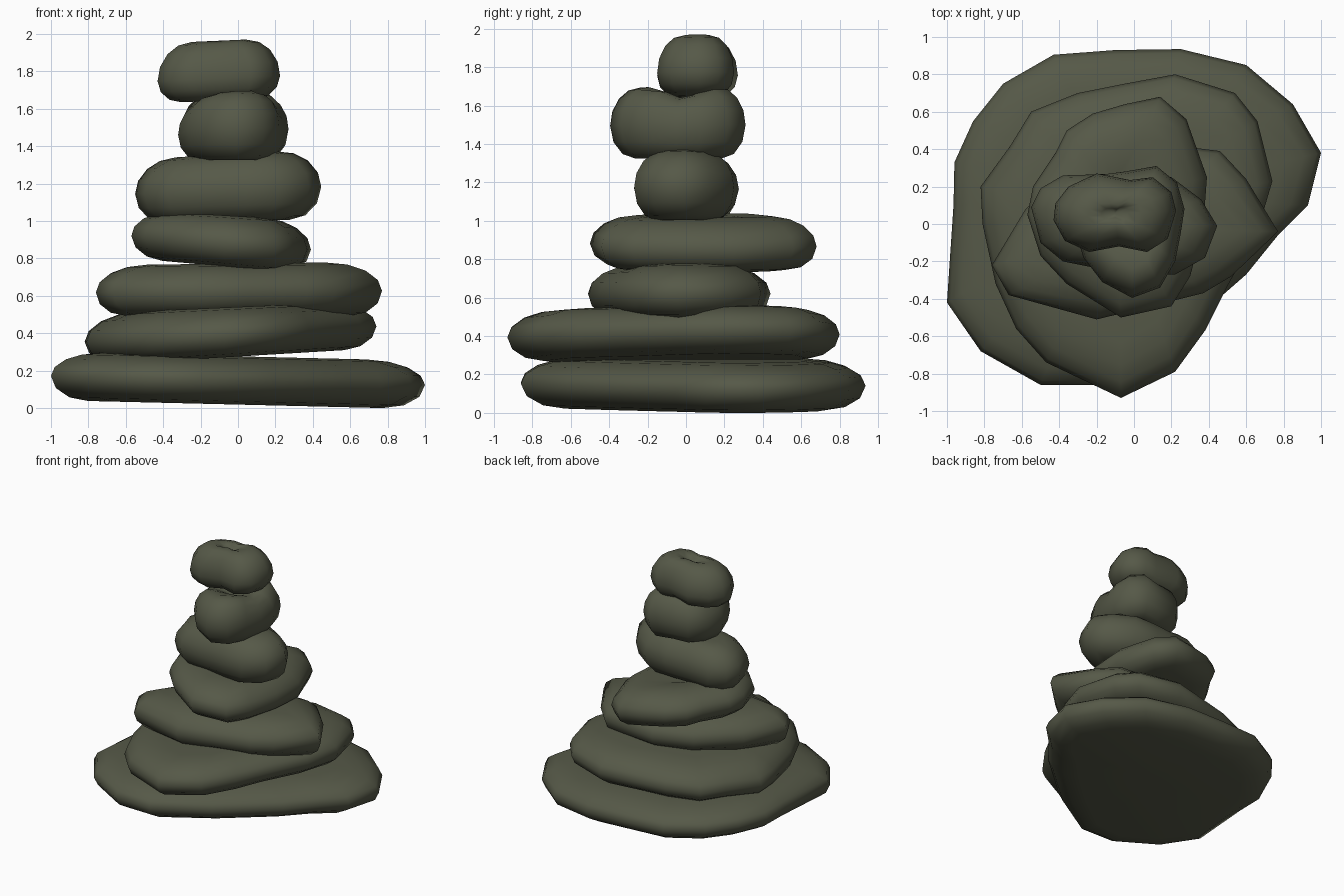
import bpy, bmesh, math

if "Cube" in bpy.data.objects:
    bpy.data.objects.remove(bpy.data.objects["Cube"])

slate = bpy.data.materials.new("dark_olive_stone")
slate.diffuse_color = (0.092, 0.099, 0.064, 1)
slate.use_nodes = True
slate.node_tree.nodes["Principled BSDF"].inputs["Base Color"].default_value = slate.diffuse_color


def stone(name, outline, top, bottom, dip=0.0, round_top=2.0, round_low=1.1, mid=0.46, saddle=0.0):
    """Rounded pebble: outline seen from above, tilted top and bottom planes (height, x slope).
    round_top / round_low set how far the rim curves inwards; saddle presses a groove along x."""
    n = len(outline)
    cx = sum(p[0] for p in outline) / n
    cy = sum(p[1] for p in outline) / n

    def height(x, y, s):
        t = top[0] + top[1] * x
        b = bottom[0] + bottom[1] * x
        t -= saddle * math.exp(-((y - cy) / 0.1) ** 2)
        m = b + (t - b) * mid
        return m + s * ((t - m) if s > 0 else (m - b))

    bm = bmesh.new()
    rings = []

    # rounded rim, from the underside up to the top face
    for deg in (-90, -60, -30, 0, 22, 45, 67, 90):
        a = math.radians(deg)
        ring = []
        for x, y in outline:
            r = math.hypot(x - cx, y - cy)
            h = (height(x, y, 1) - height(x, y, -1)) / 2
            curve = round_top if deg > 0 else round_low
            inset = min(h * curve, r * 0.75) * (1 - math.cos(a))
            k = 1 - inset / r
            px, py = cx + (x - cx) * k, cy + (y - cy) * k
            ring.append(bm.verts.new((px, py, height(px, py, math.sin(a)))))
        rings.append(ring)

    # inner ring on the top face, before the hollow
    inner = []
    for v in rings[-1]:
        px, py = cx + (v.co.x - cx) * 0.5, cy + (v.co.y - cy) * 0.5
        inner.append(bm.verts.new((px, py, height(px, py, 1) - dip * 0.2)))
    rings.append(inner)

    for lo, hi in zip(rings, rings[1:]):
        for i in range(n):
            j = (i + 1) % n
            bm.faces.new((lo[i], lo[j], hi[j], hi[i]))

    # centre fans
    peak = bm.verts.new((cx, cy, height(cx, cy, 1) - dip))
    base = bm.verts.new((cx, cy, height(cx, cy, -1)))
    for i in range(n):
        j = (i + 1) % n
        bm.faces.new((rings[-1][i], rings[-1][j], peak))
        bm.faces.new((rings[0][j], rings[0][i], base))

    bmesh.ops.recalc_face_normals(bm, faces=bm.faces)
    for f in bm.faces:
        f.smooth = True
    mesh = bpy.data.meshes.new(name)
    bm.to_mesh(mesh)
    bm.free()
    mesh.materials.append(slate)
    obj = bpy.data.objects.new(name, mesh)
    bpy.context.collection.objects.link(obj)
    return obj


# broad foundation slab
stone("base_stone",
      [(1.0, .38), (.85, .64), (.6, .85), (.25, .935), (-.1, .93), (-.43, .905),
       (-.7, .75), (-.86, .55), (-.96, .33), (-.965, .1), (-1.0, -.42), (-.82, -.68),
       (-.5, -.86), (-.2, -.86), (.2, -.62), (.6, -.27), (.77, -.06), (.93, .1)],
      (.276, -.024), (.018, -.024), round_top=2.5, round_low=1.8, mid=.5)

# second slab
stone("second_stone",
      [(.74, .23), (.66, .55), (.54, .7), (.22, .8), (-.05, .75), (-.3, .7),
       (-.55, .6), (-.66, .42), (-.82, .2), (-.81, .0), (-.74, -.32), (-.63, -.56),
       (-.47, -.74), (-.07, -.93), (.22, -.79), (.38, -.57), (.49, -.35), (.66, -.04)],
      (.54, .045), (.275, .06), round_top=2.2, round_low=1.4)

# third slab
stone("third_stone",
      [(.77, -.04), (.6, .24), (.46, .39), (.3, .41), (.0, .44), (-.3, .33),
       (-.58, .08), (-.76, -.22), (-.67, -.38), (-.2, -.51), (.05, -.45),
       (.37, -.37), (.52, -.28)],
      (.772, .012), (.493, .0), round_top=2.1, round_low=1.2)

# fourth stone, reaching backwards
stone("fourth_stone",
      [(.39, .25), (.28, .56), (.14, .68), (-.05, .64), (-.22, .59), (-.36, .5),
       (-.42, .38), (-.54, .2), (-.57, .05), (-.5, -.17), (-.36, -.32), (-.07, -.5),
       (.2, -.44), (.3, -.28), (.37, -.02)],
      (1.025, -.06), (.75, -.09), dip=.04, round_top=1.8, round_low=1.3)

# fifth stone, long from left to right
stone("fifth_stone",
      [(.445, -.01), (.36, .13), (.2, .25), (.0, .275), (-.2, .265), (-.38, .26),
       (-.5, .19), (-.55, .09), (-.5, -.1), (-.38, -.2), (-.18, -.24), (.05, -.27),
       (.22, -.27), (.38, -.18)],
      (1.36, .06), (1.0, .02), dip=.03, round_top=1.3, round_low=.9)

# sixth stone, long from front to back
stone("sixth_stone",
      [(.27, .08), (.23, .22), (.12, .31), (-.05, .28), (-.2, .26), (-.3, .14),
       (-.32, -.02), (-.27, -.18), (-.17, -.31), (-.01, -.395), (.14, -.34),
       (.22, -.2), (.25, -.05)],
      (1.695, .05), (1.325, .0), dip=.04, round_top=.85, round_low=.7, saddle=.06)

# top pebble with a hollow crown
stone("top_stone",
      [(.225, .07), (.2, .17), (.1, .25), (-.02, .235), (-.2, .27), (-.35, .2),
       (-.42, .11), (-.43, .02), (-.37, -.09), (-.24, -.15), (-.08, -.12),
       (.07, -.15), (.18, -.08)],
      (1.968, .045), (1.648, .045), dip=.07, round_top=1.15, round_low=.8, mid=.37)
